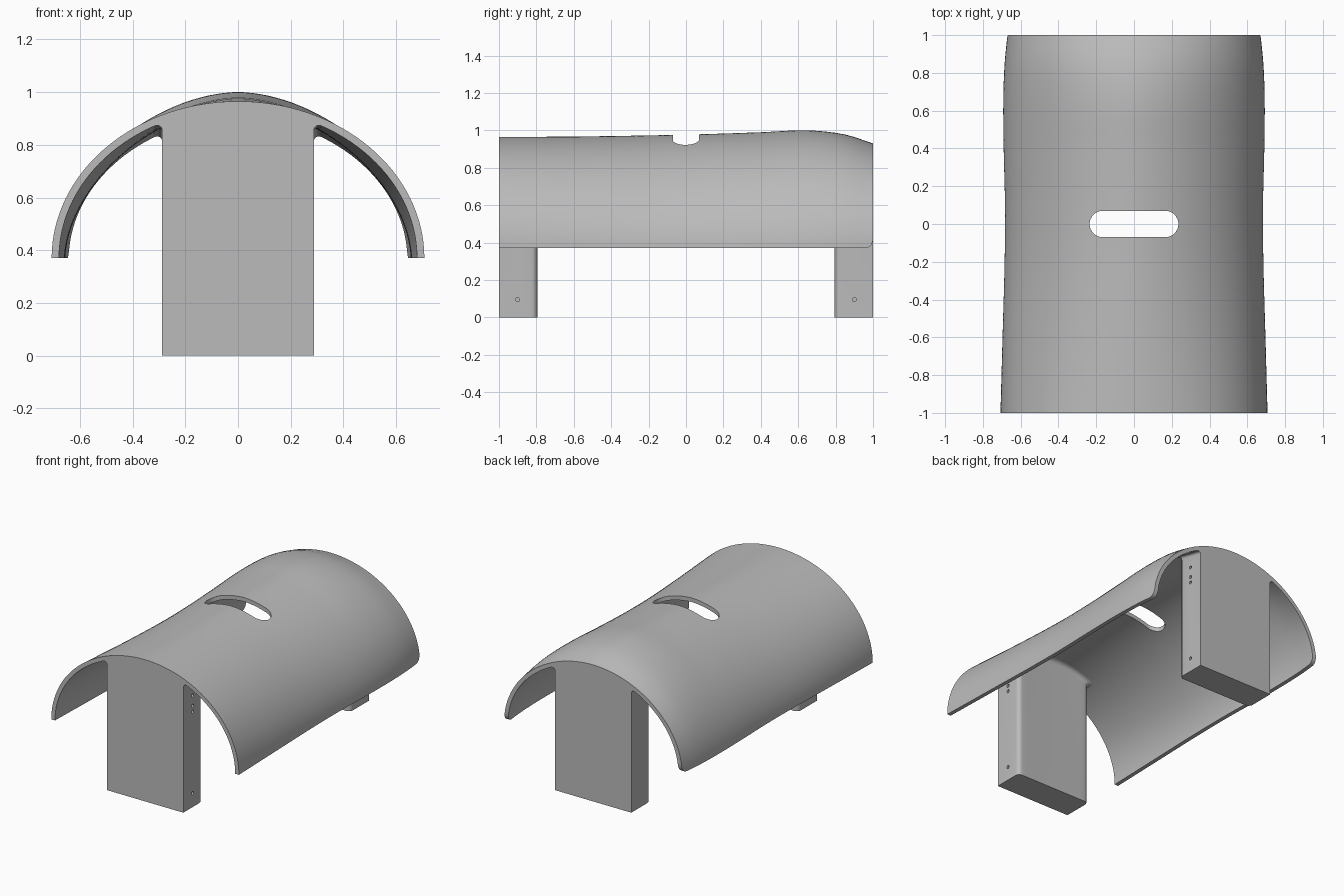
import bpy, bmesh, math

cube = bpy.data.objects.get("Cube")
if cube:
    bpy.data.objects.remove(cube)

grey = bpy.data.materials.new("matte_grey")
grey.use_nodes = True
grey.diffuse_color = (0.5, 0.5, 0.5, 1)
grey.node_tree.nodes["Principled BSDF"].inputs["Base Color"].default_value = (0.5, 0.5, 0.5, 1)

BASE, THICK = 0.37, 0.028
# seat stations: y, crest height, half width, roundness of the arch
STATIONS = [(-1, 0.965, 0.707, 2.0), (-0.6, 0.967, 0.696, 1.86),
            (-0.2, 0.973, 0.685, 1.77), (0.1, 0.98, 0.683, 1.76),
            (0.4, 0.99, 0.690, 1.77), (0.65, 1.0, 0.692, 1.80),
            (0.85, 0.978, 0.685, 1.88), (1, 0.93, 0.670, 1.96)]


def station(y):
    """Smoothly interpolated crest, half width and roundness at y."""
    s = STATIONS
    i = max(k for k in range(len(s) - 1) if s[k][0] <= y or k == 0)
    p, q = s[i], s[i + 1]
    before, after = s[max(i - 1, 0)], s[min(i + 2, len(s) - 1)]
    h = q[0] - p[0]
    t = (y - p[0]) / h
    out = []
    for c in (1, 2, 3):
        m0 = (q[c] - before[c]) / (q[0] - before[0]) * h
        m1 = (after[c] - p[c]) / (after[0] - p[0]) * h
        out.append((2*t**3 - 3*t*t + 1) * p[c] + (t**3 - 2*t*t + t) * m0
                   + (3*t*t - 2*t**3) * q[c] + (t**3 - t*t) * m1)
    return out


def underside(x, y):
    crest, a, n = station(y)
    a, b = a - THICK, crest - BASE - THICK
    return BASE + b * (1 - min(abs(x) / a, 1) ** n) ** (1 / n)


def arch(y, inset, steps=64):
    """Half-round section of the seat, lifted at the rounded rear corners."""
    crest, a, n = station(y)
    a, b = a - inset, crest - BASE - inset
    r = 0.045
    k = max(0, y - 1 + r)
    lift = r - math.sqrt(max(r * r - k * k, 0))
    t0 = math.asin((lift / b) ** (n / 2))
    pts = []
    for i in range(steps + 1):
        t = t0 + (math.pi - 2 * t0) * i / steps
        c, s = math.cos(t), max(math.sin(t), 0)
        pts.append((math.copysign(abs(c) ** (2 / n), c) * a, y, BASE + b * s ** (2 / n)))
    return pts


def loft(name, rings):
    """Closed solid through equal rings of points."""
    bm = bmesh.new()
    loops = [[bm.verts.new(p) for p in ring] for ring in rings]
    n = len(loops[0])
    for lo, hi in zip(loops, loops[1:]):
        for i in range(n):
            j = (i + 1) % n
            bm.faces.new((lo[i], lo[j], hi[j], hi[i]))
    # caps are strips joining the two halves of each end ring
    for ring in (loops[0], loops[-1]):
        for i in range(n // 2 - 1):
            bm.faces.new((ring[i], ring[i + 1], ring[n - 2 - i], ring[n - 1 - i]))
    bmesh.ops.recalc_face_normals(bm, faces=bm.faces)
    mesh = bpy.data.meshes.new(name)
    bm.to_mesh(mesh)
    bm.free()
    obj = bpy.data.objects.new(name, mesh)
    bpy.context.collection.objects.link(obj)
    mesh.materials.append(grey)
    return obj


def activate(obj):
    bpy.ops.object.select_all(action='DESELECT')
    obj.select_set(True)
    bpy.context.view_layer.objects.active = obj


def cut(obj, cutter):
    activate(obj)
    mod = obj.modifiers.new("cut", 'BOOLEAN')
    mod.operation, mod.solver, mod.object = 'DIFFERENCE', 'EXACT', cutter
    bpy.ops.object.modifier_apply(modifier=mod.name)
    bpy.data.objects.remove(cutter)


def smooth(obj):
    activate(obj)
    bpy.ops.object.shade_smooth_by_angle(angle=math.radians(32))


# saddle-shaped seat shell
ys = [-1 + 0.05 * i for i in range(39)] + [0.955, 0.965, 0.975, 0.985, 0.993, 1]
seat = loft("seat", [arch(y, 0) + arch(y, THICK)[::-1] for y in ys])

# hand slot through the crest
SLOT_X, SLOT_R = 0.235, 0.07
outline = []
for i in range(34):
    side = 1 if i < 17 else -1
    a = math.pi * (i if i < 17 else i - 1) / 16 - math.pi / 2
    outline.append((side * (SLOT_X - SLOT_R) + SLOT_R * math.cos(a), SLOT_R * math.sin(a)))
cut(seat, loft("slot_cutter", [[(x, y, z) for x, y in outline] for z in (0.7, 1.2)]))
smooth(seat)


def leg_ring(end, drop, flare):
    """Leg section: flat outer face, rounded inner corners; drop None is the floor."""
    w, depth, r = 0.288 + flare, 0.205 + flare, 0.03
    n, arc = 16, 6
    outer = [(-w + 2 * w * i / n, 0) for i in range(n + 1)]
    corner = [(w - r + r * math.cos(a), depth - r + r * math.sin(a))
              for a in (math.pi / 2 * i / arc for i in range(arc + 1))]
    inner = [(w - r - 2 * (w - r) * i / n, depth) for i in range(1, n)]
    ring = outer + corner + inner + [(-x, d) for x, d in corner[::-1]]
    # match the two halves so the caps join across the leg
    shift = arc // 2 + 1
    ring = ring[-shift:] + ring[:-shift]
    pts = []
    for x, d in ring:
        y = end * (1 - d)
        pts.append((x, y, 0 if drop is None else underside(x, y) - drop))
    return pts


def make_leg(name, end):
    fillet = 0.03
    rings = [leg_ring(end, None, 0)]
    for i in range(7):
        a = math.pi / 2 * i / 6
        rings.append(leg_ring(end, fillet * (1 - math.sin(a)), fillet * (1 - math.cos(a))))
    rings.append(leg_ring(end, -0.01, fillet))
    leg = loft(name, rings)
    # small screw holes on the left side
    for z in (0.095, 0.65, 0.69, 0.76):
        bpy.ops.mesh.primitive_cylinder_add(vertices=16, radius=0.011, depth=0.08,
                                            location=(0.288, end * 0.9, z),
                                            rotation=(0, math.pi / 2, 0))
        cut(leg, bpy.context.object)
    smooth(leg)


make_leg("front_leg", -1)
make_leg("back_leg", 1)
